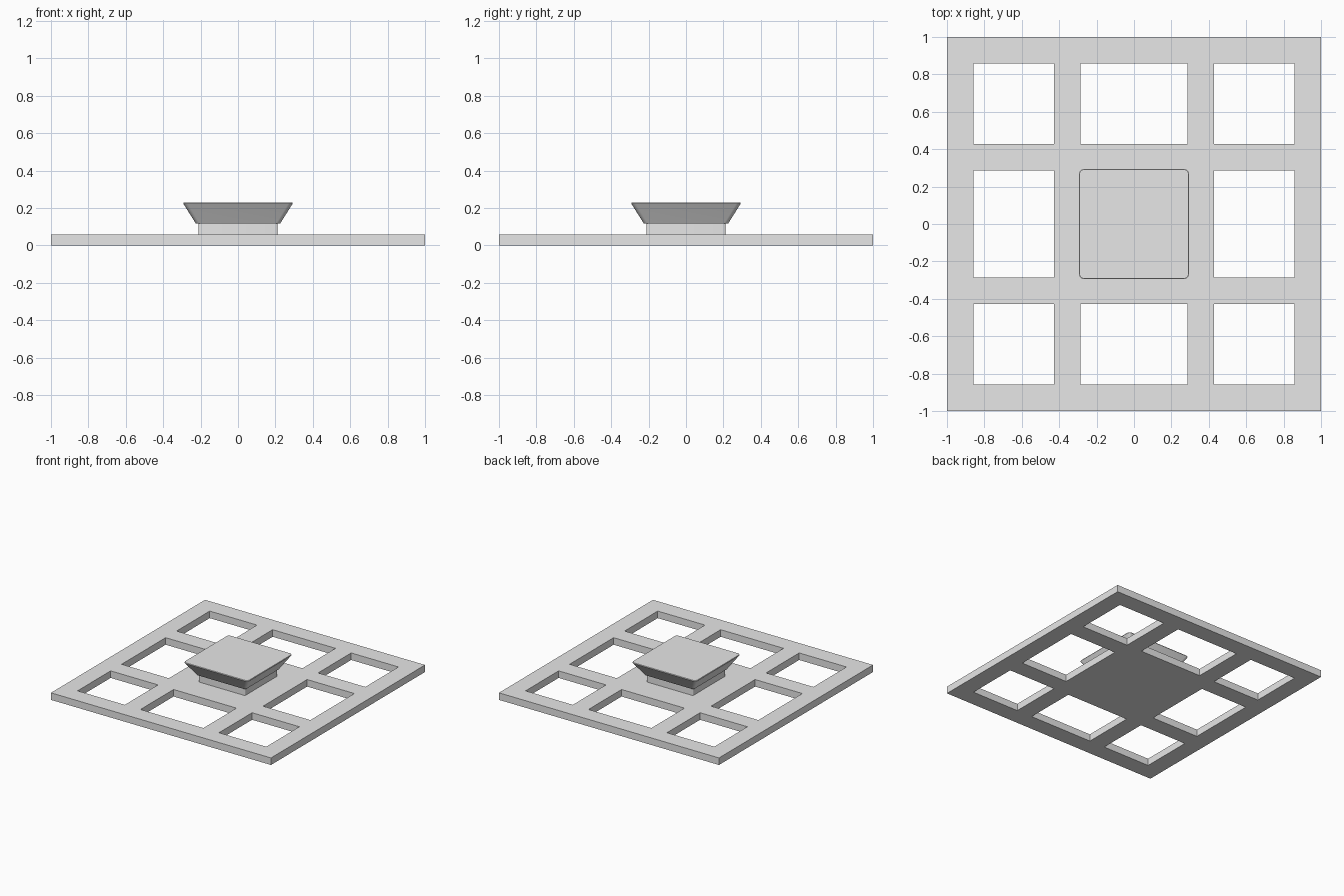
import bpy, bmesh, math

cube = bpy.data.objects.get("Cube")
if cube:
    bpy.data.objects.remove(cube, do_unlink=True)

grey = bpy.data.materials.new("light grey")
grey.use_nodes = True
COLOUR = (0.8, 0.8, 0.8, 1)
grey.diffuse_color = COLOUR
grey.node_tree.nodes["Principled BSDF"].inputs["Base Color"].default_value = COLOUR


def finish(bm, name, smooth=False):
    bmesh.ops.recalc_face_normals(bm, faces=bm.faces)
    mesh = bpy.data.meshes.new(name)
    bm.to_mesh(mesh)
    bm.free()
    mesh.materials.append(grey)
    obj = bpy.data.objects.new(name, mesh)
    bpy.context.collection.objects.link(obj)
    if smooth:
        bpy.ops.object.select_all(action='DESELECT')
        obj.select_set(True)
        bpy.context.view_layer.objects.active = obj
        bpy.ops.object.shade_smooth_by_angle(angle=math.radians(30))
    return obj


def rounded_loft(name, profile, steps=6):
    """Stack rounded squares given as (half width, corner radius, z)."""
    bm = bmesh.new()
    rings = []
    for half, radius, z in profile:
        ring = []
        for corner in range(4):
            for i in range(steps + 1):
                a = math.pi / 2 * (corner + i / steps)
                mid = math.pi / 4 + corner * math.pi / 2
                c = (half - radius) * math.sqrt(2)
                ring.append(bm.verts.new((c * math.cos(mid) + radius * math.cos(a),
                                          c * math.sin(mid) + radius * math.sin(a), z)))
        rings.append(ring)
    n = len(rings[0])
    for low, high in zip(rings, rings[1:]):
        for i in range(n):
            j = (i + 1) % n
            bm.faces.new((low[i], low[j], high[j], high[i]))
    bm.faces.new(rings[0][::-1])
    bm.faces.new(rings[-1])
    return finish(bm, name, smooth=True)


# Base lattice: square plate with eight openings around a solid centre
THICK = 0.058
half_lines = [0.286, 0.428, 0.858, 1.0]
lines = [-v for v in reversed(half_lines)] + half_lines
bm = bmesh.new()
grid = [[bm.verts.new((x, y, 0)) for y in lines] for x in lines]
openings = (1, 3, 5)
for i in range(len(lines) - 1):
    for j in range(len(lines) - 1):
        if i in openings and j in openings and (i, j) != (3, 3):
            continue
        bm.faces.new((grid[i][j], grid[i + 1][j], grid[i + 1][j + 1], grid[i][j + 1]))
raised = bmesh.ops.extrude_face_region(bm, geom=bm.faces[:], use_keep_orig=True)
bmesh.ops.translate(bm, vec=(0, 0, THICK),
                    verts=[g for g in raised["geom"] if isinstance(g, bmesh.types.BMVert)])
finish(bm, "base_lattice")

# Neck block and flared cap
rounded_loft("neck", [(0.212, 0.01, THICK), (0.212, 0.01, 0.119)])
rounded_loft("flared_cap", [(0.226, 0.022, 0.118), (0.289, 0.024, 0.218),
                            (0.293, 0.025, 0.224), (0.291, 0.024, 0.229)])
